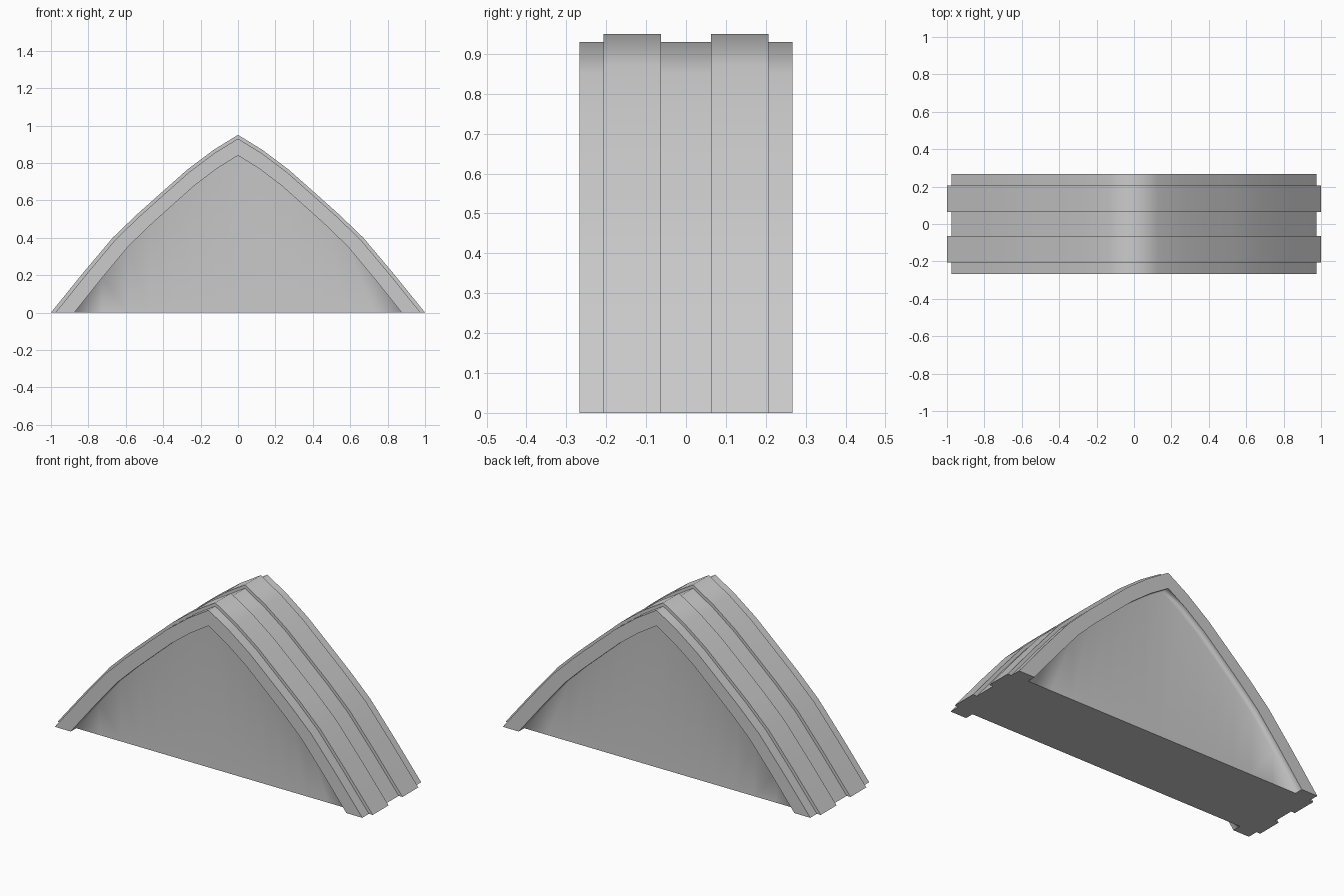
import bpy, bmesh, math

if "Cube" in bpy.data.objects:
    bpy.data.objects.remove(bpy.data.objects["Cube"])

# Right half of the pointed arch, apex to foot
HALF = [(0, .95), (.13, .87), (.27, .765), (.40, .65), (.54, .525),
        (.67, .40), (.83, .21), (1, 0)]
ARCH = [(-x, z) for x, z in reversed(HALF[1:])] + HALF
BODY, RIB, INNER = (.976, .979), (1, 1), (.875, .884)

# Half of the sections along depth: recessed wall, rim, body step, rib, valley
side = [(.217, INNER), (.267, INNER), (.267, BODY), (.207, BODY),
        (.207, RIB), (.063, RIB), (.063, BODY)]
sections = [(-y, s) for y, s in side] + list(reversed(side))

bm = bmesh.new()
rows = [[bm.verts.new((x * sx, y, z * sz)) for x, z in ARCH]
        for y, (sx, sz) in sections]

# Arch skin
for a, b in zip(rows, rows[1:]):
    for i in range(len(ARCH) - 1):
        bm.faces.new((a[i], a[i + 1], b[i + 1], b[i]))


def end_wall(row):
    """Recessed end wall in vertical strips; returns its bottom line."""
    base = [row[0]] + [bm.verts.new((v.co.x, v.co.y, 0)) for v in row[1:-1]] + [row[-1]]
    for i in range(len(row) - 1):
        quad = list(dict.fromkeys((row[i], row[i + 1], base[i + 1], base[i])))
        bm.faces.new(quad)
    return base


front = end_wall(rows[0])
back = end_wall(rows[-1])

# Flat underside
bm.faces.new(front + [r[-1] for r in rows[1:-1]] + back[::-1]
             + [r[0] for r in reversed(rows[1:-1])])
bmesh.ops.recalc_face_normals(bm, faces=bm.faces)

# Smooth along the curve and in the recess corners, sharp elsewhere
recess = set(rows[0]) | set(rows[-1])
for f in bm.faces:
    f.smooth = True
for e in bm.edges:
    on_ground = all(v.co.z < .001 for v in e.verts)
    soft = all(v in recess for v in e.verts) and not on_ground
    bend = e.calc_face_angle(0) > math.radians(75)
    e.smooth = soft or not (bend or (on_ground and len(e.link_faces) == 2))

mesh = bpy.data.meshes.new("ribbed_arch_roof")
bm.to_mesh(mesh)
bm.free()
roof = bpy.data.objects.new("ribbed_arch_roof", mesh)
bpy.context.collection.objects.link(roof)

# Area-weighted shading keeps the large end walls flat
wn = roof.modifiers.new("weighted_shading", 'WEIGHTED_NORMAL')
wn.keep_sharp = True
